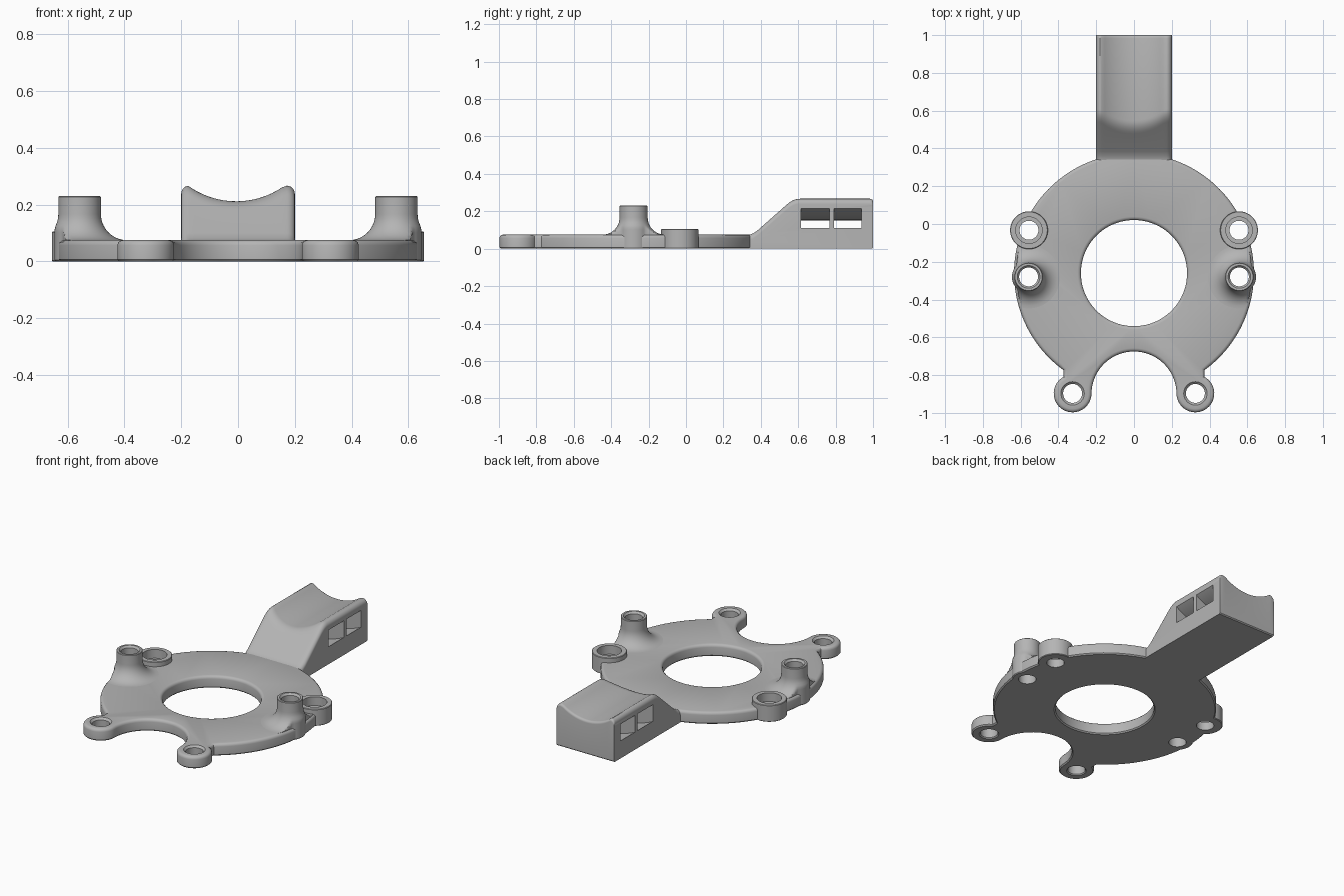
import bpy
import bmesh
from math import sin, cos, sqrt, radians, pi
from mathutils import Matrix

cube = bpy.data.objects.get("Cube")
if cube:
    bpy.data.objects.remove(cube, do_unlink=True)

grey = bpy.data.materials.new("plain grey")
grey.use_nodes = True
colour = (0.46, 0.46, 0.46, 1)
grey.diffuse_color = colour
grey.node_tree.nodes["Principled BSDF"].inputs["Base Color"].default_value = colour

THICK = 0.075
DISC_Y, DISC_R = -0.26, 0.635
LUG_X, LUG_Y = 0.325, -0.897
POST_X, POST_Y = 0.558, -0.28
CUP_X, CUP_Y = 0.556, -0.033


def finish(name, bm):
    bmesh.ops.recalc_face_normals(bm, faces=bm.faces)
    mesh = bpy.data.meshes.new(name)
    bm.to_mesh(mesh)
    bm.free()
    mesh.materials.append(grey)
    obj = bpy.data.objects.new(name, mesh)
    bpy.context.collection.objects.link(obj)
    return obj


def loft(name, rings, closed=False):
    """Skin a row of closed point loops; cap the ends unless the row closes."""
    bm = bmesh.new()
    loops = [[bm.verts.new(p) for p in ring] for ring in rings]
    pairs = list(zip(loops, loops[1:]))
    if closed:
        pairs.append((loops[-1], loops[0]))
    else:
        bm.faces.new(loops[0])
        bm.faces.new(loops[-1])
    for a, b in pairs:
        for i in range(len(a)):
            j = (i + 1) % len(a)
            bm.faces.new((a[i], a[j], b[j], b[i]))
    return finish(name, bm)


def arc(cx, cy, r, start, end, n):
    angles = [radians(start + (end - start) * i / n) for i in range(n + 1)]
    return [(cx + r * cos(a), cy + r * sin(a)) for a in angles]


def cut(obj, cutter):
    mod = obj.modifiers.new("cut", "BOOLEAN")
    mod.operation, mod.solver, mod.object = "DIFFERENCE", "EXACT", cutter
    graph = bpy.context.evaluated_depsgraph_get()
    graph.update()
    mesh = bpy.data.meshes.new_from_object(obj.evaluated_get(graph))
    obj.modifiers.clear()
    obj.data = mesh
    bpy.data.objects.remove(cutter, do_unlink=True)


def bore(obj, x, y, r, lip=0.0):
    """Drill a vertical hole, with its top edge opened out by lip."""
    steps = [(r + lip * .5, -.05), (r + lip * .5, 0), (r, lip * .5),
             (r, THICK - lip), (r + lip, THICK), (r + lip, THICK + .1)]
    rings = [[(px, py, z) for px, py in arc(x, y, q, 0, 352.5, 47)] for q, z in steps]
    cut(obj, loft("drill", rings))


# Plate: half outline, extruded, rims rounded, then mirrored
outline = arc(0, -0.9, 0.225, 90, 4, 20)
outline += arc(LUG_X, LUG_Y, 0.1, 185, 422, 36)
outline += arc(0, DISC_Y, DISC_R, -54, 90, 60)
outline += arc(0, DISC_Y, 0.281, 90, -90, 40)
bm = bmesh.new()
base = bm.faces.new([bm.verts.new((0 if abs(x) < 1e-6 else x, y, 0)) for x, y in outline])
top = bmesh.ops.extrude_face_region(bm, geom=[base])["geom"]
bmesh.ops.translate(bm, vec=(0, 0, THICK), verts=[g for g in top if isinstance(g, bmesh.types.BMVert)])
if not any(f.calc_center_median().z < 1e-5 for f in bm.faces):
    bm.faces.new([v for v in bm.verts if v.co.z < 1e-5])
bmesh.ops.recalc_face_normals(bm, faces=bm.faces)
for level, size, segs in ((THICK, 0.018, 3), (0, 0.007, 1)):
    rim = [e for e in bm.edges if all(abs(v.co.z - level) < 1e-5 for v in e.verts)
           and any(v.co.x > 1e-5 for v in e.verts)]
    bmesh.ops.bevel(bm, geom=rim, offset=size, offset_type="OFFSET", segments=segs,
                    profile=0.5, affect="EDGES", clamp_overlap=False)
middle = [f for f in bm.faces if all(abs(v.co.x) < 1e-5 for v in f.verts)]
bmesh.ops.delete(bm, geom=middle, context="FACES")
bmesh.ops.mirror(bm, geom=bm.verts[:] + bm.edges[:] + bm.faces[:], matrix=Matrix.Identity(4),
                 merge_dist=1e-4, axis="X")
plate = finish("base_plate", bm)
for side in (-1, 1):
    bore(plate, side * LUG_X, LUG_Y, 0.05, 0.012)
    bore(plate, side * POST_X, POST_Y, 0.06)
    bore(plate, side * CUP_X, CUP_Y, 0.08)


def tube(name, cx, cy, profile, foot):
    """Revolve a closed profile; anything wider than foot stops at the plate edge."""
    rings = []
    for i in range(64):
        a = 2 * pi * i / 64
        dx, dy = cos(a), sin(a)
        b = cx * dx + (cy - DISC_Y) * dy
        gap = cx * cx + (cy - DISC_Y) ** 2 - (DISC_R - 0.012) ** 2
        reach = max(foot, -b + sqrt(max(0, b * b - gap)))
        rings.append([(cx + min(r, reach) * dx, cy + min(r, reach) * dy, z) for r, z in profile])
    return loft(name, rings, closed=True)


# Hollow posts with flared feet, and counterbored cups beside them
flare = [(0.167 - 0.092 * cos(t), 0.167 - 0.092 * sin(t))
         for t in [radians(90 * i / 10) for i in range(11)]]
post_profile = [(0.05, 0), (0.05, 0.218), (0.06, 0.23), (0.072, 0.23), (0.075, 0.227)]
post_profile += flare + [(0.167, 0.06), (0.088, 0.05), (0.088, 0.005), (0.083, 0)]
cup_profile = [(0.05, 0), (0.05, 0.05), (0.07, 0.05), (0.07, 0.105), (0.097, 0.105),
               (0.1, 0.102), (0.1, 0.004), (0.096, 0)]
for side, label in ((-1, "right"), (1, "left")):
    tube(label + "_post", side * POST_X, POST_Y, post_profile, 0.088)
    tube(label + "_cup", side * CUP_X, CUP_Y, cup_profile, 0.1)

# Arm: side-on slices lofted across its width, with a saddle along the top
WIDE, ROUND, SADDLE_R, SADDLE_Z, SADDLE_X = 0.2, 0.028, 0.29, 0.502, -0.006
SLOPE, RAMP_Y = 0.9, 0.36


def slice_at(x):
    crown = min(SADDLE_Z - sqrt(SADDLE_R ** 2 - (x - SADDLE_X) ** 2), 0.267)
    edge = max(0, abs(x) - WIDE + ROUND)
    drop = ROUND - sqrt(ROUND ** 2 - min(edge, ROUND) ** 2)
    crest = RAMP_Y + (crown - THICK) / SLOPE
    path = [(0.25, 0.068), (0.335, 0.073), (0.36, 0.082), (0.385, 0.1)]
    for i in range(7):
        t = i / 6
        y = crest - 0.035 * (1 - t) ** 2 + 0.035 * t * t
        path.append((y, crown - 0.035 * SLOPE * (1 - t) ** 2))
    path += [(0.985 + 0.015 * sin(a), crown - 0.015 + 0.015 * cos(a))
             for a in [radians(22.5 * i) for i in range(5)]]
    points = [(x, y, max(z - drop, 0.03)) for y, z in path]
    return points + [(x, 1.0, 0.006), (x, 0.994, 0), (x, 0.25, 0)]


corner = [ROUND * (1 - sin(radians(15 * i))) for i in range(6, -1, -1)]
right_xs = [-WIDE + c for c in corner]
inner = WIDE - ROUND
xs = right_xs + [-inner + 2 * inner * i / 20 for i in range(1, 20)] + [-x for x in reversed(right_xs)]
arm = loft("arm", [slice_at(x) for x in xs])

# Curved strap slots passing under the saddle
for y0, y1 in ((0.615, 0.767), (0.79, 0.937)):
    section = arc(0, SADDLE_Z, 0.35, 225, 315, 24) + arc(0, SADDLE_Z, 0.44, 315, 225, 24)
    cut(arm, loft("slot", [[(x, y, z) for x, z in section] for y in (y0, y1)]))

# Smooth shading with crisp edges
bpy.ops.object.select_all(action="DESELECT")
for obj in bpy.context.scene.objects:
    if obj.type == "MESH":
        obj.select_set(True)
        bpy.context.view_layer.objects.active = obj
bpy.ops.object.shade_smooth_by_angle(angle=radians(35))
